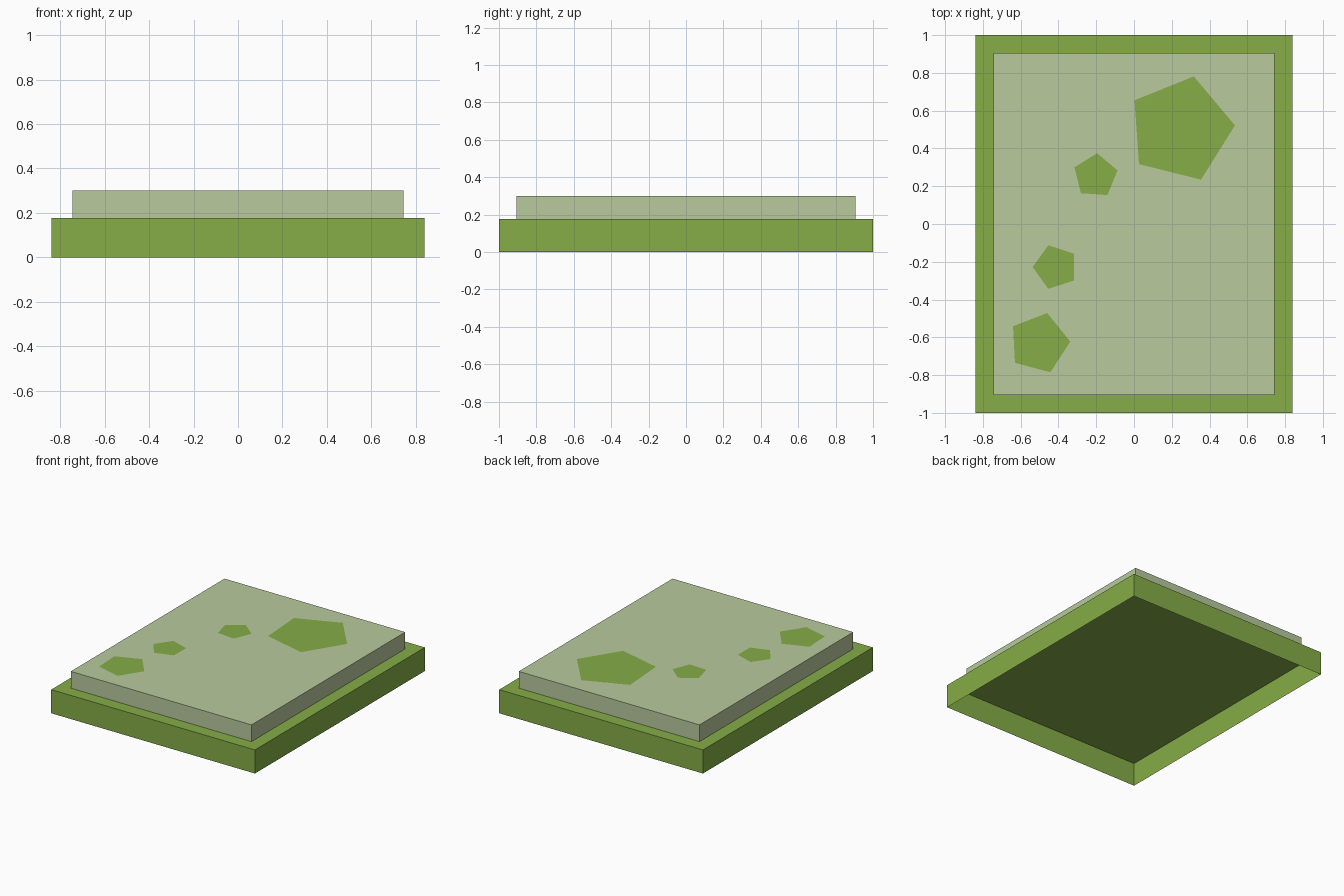
import bpy, bmesh, math

if "Cube" in bpy.data.objects:
    bpy.data.objects.remove(bpy.data.objects["Cube"])

BASE_TOP, SLAB_TOP = 0.176, 0.301


def material(name, rgb):
    """Flat material from 0-255 sRGB, stored as linear."""
    lin = [((c / 255 + 0.055) / 1.055) ** 2.4 for c in rgb]
    m = bpy.data.materials.new(name)
    m.diffuse_color = (*lin, 1)
    m.use_nodes = True
    m.node_tree.nodes["Principled BSDF"].inputs["Base Color"].default_value = m.diffuse_color
    return m


def finish(name, bm, mat):
    me = bpy.data.meshes.new(name)
    bm.to_mesh(me)
    bm.free()
    me.materials.append(mat)
    ob = bpy.data.objects.new(name, me)
    bpy.context.collection.objects.link(ob)
    return ob


def open_box(name, hx, hy, z0, z1, mat):
    """Box without a bottom face."""
    bm = bmesh.new()
    bmesh.ops.create_cube(bm, size=1)
    for v in bm.verts:
        v.co = (v.co.x * 2 * hx, v.co.y * 2 * hy, z1 if v.co.z > 0 else z0)
    bm.normal_update()
    bottom = [f for f in bm.faces if f.normal.z < -0.5]
    bmesh.ops.delete(bm, geom=bottom, context='FACES_ONLY')
    return finish(name, bm, mat)


def spot(name, x, y, r, angle, mat):
    """Flat pentagon lying on the slab."""
    bm = bmesh.new()
    ring = [math.radians(angle + 72 * i) for i in range(5)]
    bm.faces.new([bm.verts.new((x + r * math.cos(a), y + r * math.sin(a),
                                SLAB_TOP + 0.002)) for a in ring])
    return finish(name, bm, mat)


green = material("leaf green", (134, 173, 71))
pale = material("pale sage", (184, 202, 158))

# Hollow base tray and the smaller slab on it
open_box("base", 0.84, 1.0, 0, BASE_TOP, green)
open_box("slab", 0.745, 0.905, BASE_TOP, SLAB_TOP, pale)

# Painted pentagon spots: x, y, radius, rotation
spots = [(0.247, 0.502, 0.288, 4), (-0.204, 0.255, 0.12, 14),
         (-0.416, -0.228, 0.121, 36), (-0.502, -0.631, 0.165, 3)]
for i, s in enumerate(spots):
    spot(f"spot_{i + 1}", *s, green)
